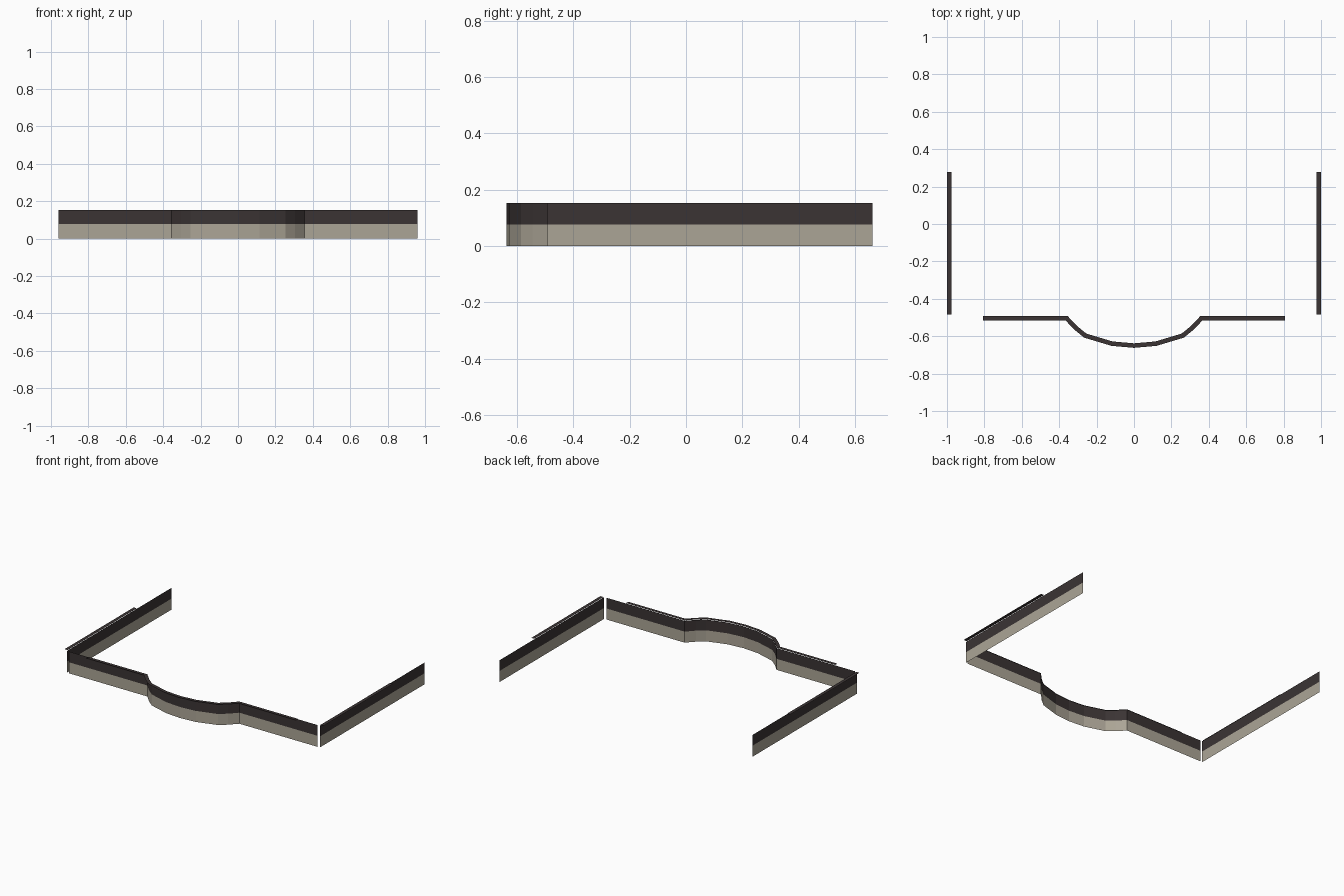
import bpy
from mathutils import Vector

if "Cube" in bpy.data.objects:
    bpy.data.objects.remove(bpy.data.objects["Cube"], do_unlink=True)


def material(name, colour):
    m = bpy.data.materials.new(name)
    m.diffuse_color = (*colour, 1)
    m.use_nodes = True
    m.node_tree.nodes["Principled BSDF"].inputs["Base Color"].default_value = (*colour, 1)
    return m


DARK = material("dark brown", (0.043, 0.034, 0.034))
BEIGE = material("beige stone", (0.41, 0.375, 0.305))

SPLIT, TOP, LEDGE_Z, LEDGE_W = 0.077, 0.152, 0.155, 0.024


def sheet(name, rows, mats):
    """Skin matching rows of points; each band between rows has one material."""
    n = len(rows[0])
    verts = [p for row in rows for p in row]
    faces = [(r * n + i, r * n + i + 1, (r + 1) * n + i + 1, (r + 1) * n + i)
             for r in range(len(rows) - 1) for i in range(n - 1)]
    mesh = bpy.data.meshes.new(name)
    mesh.from_pydata(verts, [], faces)
    for m in mats:
        mesh.materials.append(m)
    for f in mesh.polygons:
        f.material_index = f.index // (n - 1)
    bpy.context.collection.objects.link(bpy.data.objects.new(name, mesh))


def wall(name, path):
    rows = [[(x, y, z) for x, y in path] for z in (0, SPLIT, TOP)]
    sheet(name, rows, [BEIGE, DARK])


def offset(path, width):
    """Move a plan path to its right-hand side, with mitred corners."""
    pts = [Vector(p) for p in path]
    normals = []
    for a, b in zip(pts, pts[1:]):
        d = (b - a).normalized()
        normals.append(Vector((d.y, -d.x)))
    out = []
    for i, p in enumerate(pts):
        n0, n1 = normals[max(i - 1, 0)], normals[min(i, len(normals) - 1)]
        out.append(p + (n0 + n1) * width / (1 + n0.dot(n1)))
    return out


def ledge(name, path):
    rows = [[(p[0], p[1], LEDGE_Z) for p in line] for line in (offset(path, LEDGE_W), path)]
    sheet(name, rows, [DARK])


# Front wall with its bowed centre
half_bow = [(0.355, -0.492), (0.305, -0.545), (0.255, -0.586), (0.115, -0.628)]
bow = [(-x, y) for x, y in half_bow] + [(0, -0.638)] + half_bow[::-1]


def front_path(end):
    return [(-end, -0.492)] + bow + [(end, -0.492)]


wall("front_wall", front_path(0.96))
ledge("front_ledge", front_path(0.807))

# Side walls, each with a shorter ledge on its outer face
for side, s in (("left", 1), ("right", -1)):
    wall(side + "_wall", [(s * 0.976, y) for y in (-0.492, 0.662)][::s])
    ledge(side + "_ledge", [(s * 0.976, y) for y in (-0.484, 0.278)][::s])
